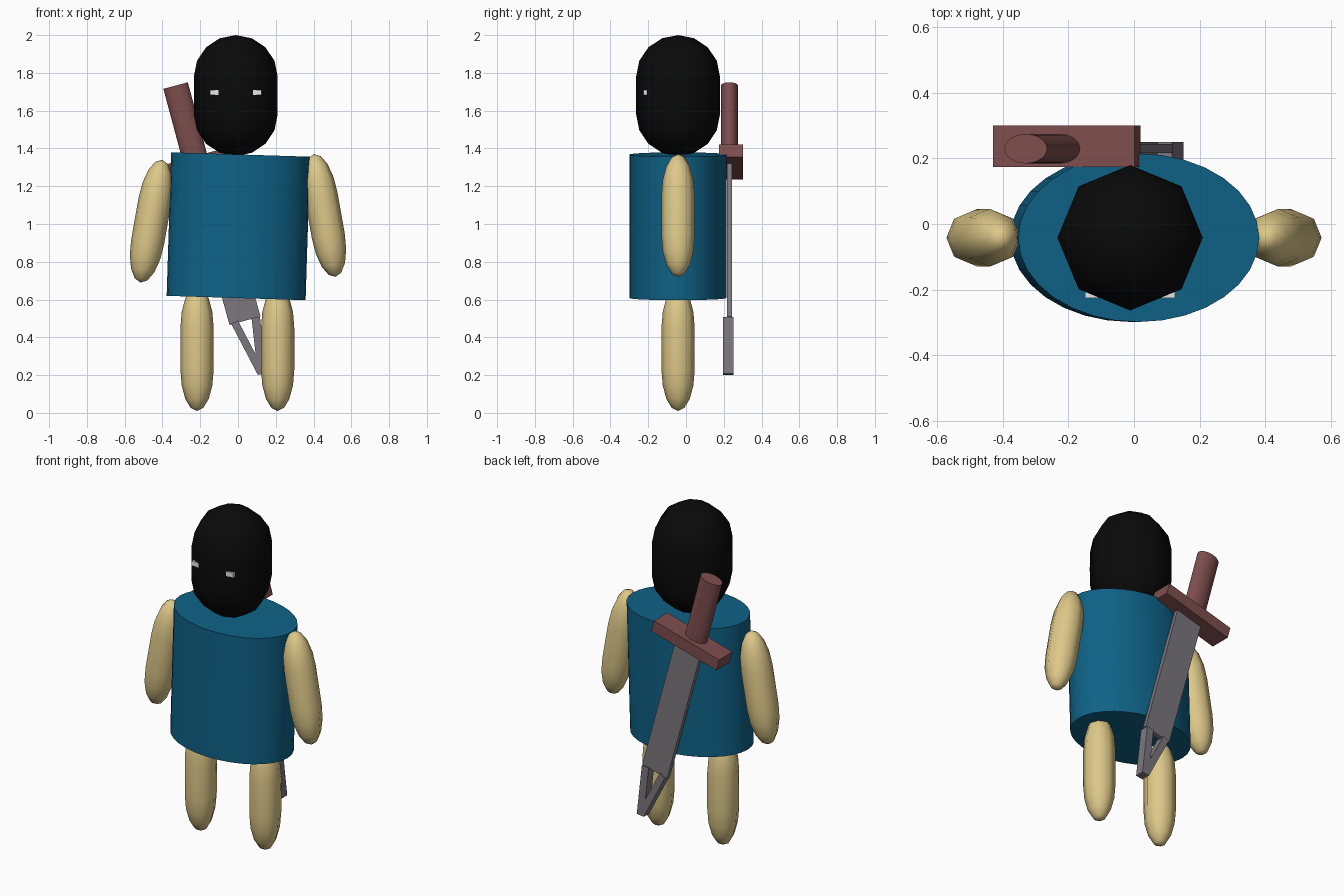
import bpy, bmesh
from math import sin, cos, pi, radians, atan2, hypot

if "Cube" in bpy.data.objects:
    bpy.data.objects.remove(bpy.data.objects["Cube"])


def material(name, rgb):
    m = bpy.data.materials.new(name)
    m.use_nodes = True
    m.diffuse_color = (*rgb, 1)
    m.node_tree.nodes["Principled BSDF"].inputs["Base Color"].default_value = (*rgb, 1)
    return m


BLACK = material("black hood", (0.003, 0.003, 0.003))
BLUE = material("blue tunic", (0.0045, 0.122, 0.242))
SKIN = material("tan skin", (0.73, 0.58, 0.25))
BROWN = material("red brown hilt", (0.21, 0.075, 0.075))
STEEL = material("grey steel", (0.2, 0.185, 0.21))
WHITE = material("white eyes", (0.8, 0.8, 0.8))


def finish(bm, name, mat, loc, tilt=0, smooth=None):
    bmesh.ops.recalc_face_normals(bm, faces=bm.faces)
    mesh = bpy.data.meshes.new(name)
    bm.to_mesh(mesh)
    bm.free()
    mesh.materials.append(mat)
    ob = bpy.data.objects.new(name, mesh)
    bpy.context.collection.objects.link(ob)
    ob.location = loc
    ob.rotation_euler.y = radians(tilt)
    if smooth:
        bpy.ops.object.select_all(action='DESELECT')
        ob.select_set(True)
        bpy.context.view_layer.objects.active = ob
        bpy.ops.object.shade_smooth_by_angle(angle=radians(smooth))
    return ob


def capsule(name, mat, loc, radius, cap, straight, tilt=0, sides=8, steps=4):
    """Eight-sided capsule with stretched domed ends."""
    bm = bmesh.new()
    dome = [(radius * cos(pi / 2 * i / steps), straight / 2 + cap * sin(pi / 2 * i / steps))
            for i in range(steps)]
    profile = [(r, -z) for r, z in reversed(dome)] + dome
    rings = [[bm.verts.new((r * cos(2 * pi * k / sides), r * sin(2 * pi * k / sides), z))
              for k in range(sides)] for r, z in profile]
    low = bm.verts.new((0, 0, -straight / 2 - cap))
    high = bm.verts.new((0, 0, straight / 2 + cap))
    for k in range(sides):
        n = (k + 1) % sides
        for a, b in zip(rings, rings[1:]):
            bm.faces.new((a[k], a[n], b[n], b[k]))
        bm.faces.new((low, rings[0][n], rings[0][k]))
        bm.faces.new((high, rings[-1][k], rings[-1][n]))
    return finish(bm, name, mat, loc, tilt, 80)


def cylinder(name, mat, loc, rx, ry, height, tilt):
    bm = bmesh.new()
    bmesh.ops.create_cone(bm, cap_ends=True, segments=32, radius1=1, radius2=1, depth=height)
    bmesh.ops.scale(bm, vec=(rx, ry, 1), verts=bm.verts)
    return finish(bm, name, mat, loc, tilt, 40)


def box(name, mat, loc, size, tilt=0):
    bm = bmesh.new()
    bmesh.ops.create_cube(bm, size=1)
    bmesh.ops.scale(bm, vec=size, verts=bm.verts)
    return finish(bm, name, mat, loc, tilt)


def bar(name, mat, top, bottom, y, width, depth):
    """Box running between two points in the x-z plane."""
    dx, dz = top[0] - bottom[0], top[1] - bottom[1]
    mid = ((top[0] + bottom[0]) / 2, y, (top[1] + bottom[1]) / 2)
    tilt = atan2(dx, dz) * 180 / pi
    return box(name, mat, mid, (width, depth, hypot(dx, dz)), tilt)


BODY_Y = -0.042

# Body
capsule("head", BLACK, (-0.012, BODY_Y, 1.68), 0.222, 0.22, 0.2)
cylinder("torso", BLUE, (0.002, BODY_Y, 0.988), 0.368, 0.257, 0.76, 1.8)

# Limbs
for side, sign, arm_z, leg_x in (("right", -1, 1.015, -0.217), ("left", 1, 1.045, 0.21)):
    capsule(side + "_arm", SKIN, (sign * 0.459, BODY_Y, arm_z), 0.088, 0.22, 0.22, -sign * 10)
    capsule(side + "_leg", SKIN, (leg_x, BODY_Y, 0.34), 0.088, 0.22, 0.22)
    # Eye blocks sunk into the front of the head
    box(side + "_eye", WHITE, (-0.012 + sign * 0.107, -0.206, 1.696), (0.06, 0.04, 0.028))

# Sword slung across the back
cylinder("sword_handle", BROWN, (-0.276, 0.23, 1.53), 0.067, 0.045, 0.42, -15)
box("sword_guard", BROWN, (-0.205, 0.2375, 1.328), (0.447, 0.126, 0.07), -15.5)
bar("sword_blade", STEEL, (-0.195, 1.33), (0.037, 0.488), 0.23, 0.17, 0.027)

# Forked open tip
bar("tip_long_bar", STEEL, (-0.018, 0.48), (0.123, 0.21), 0.224, 0.04, 0.054)
bar("tip_short_bar", STEEL, (0.094, 0.505), (0.128, 0.205), 0.224, 0.045, 0.054)
